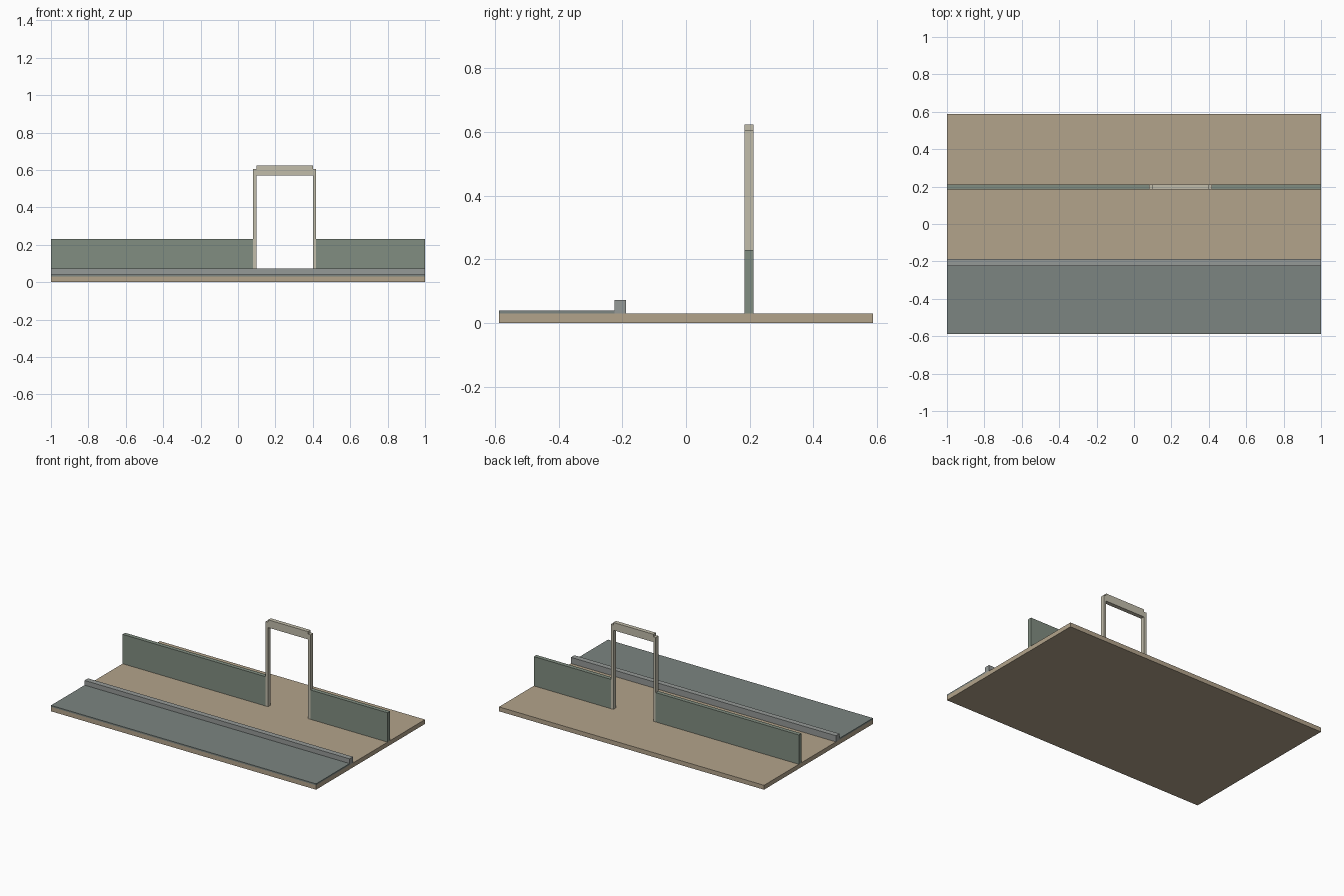
import bpy

if "Cube" in bpy.data.objects:
    bpy.data.objects.remove(bpy.data.objects["Cube"])


def material(name, rgb):
    m = bpy.data.materials.new(name)
    m.diffuse_color = (*rgb, 1)
    m.use_nodes = True
    m.node_tree.nodes["Principled BSDF"].inputs["Base Color"].default_value = m.diffuse_color
    return m


def box(name, x, y, z, mat):
    """Box spanning the given (min, max) ranges."""
    bpy.ops.mesh.primitive_cube_add(size=1)
    ob = bpy.context.object
    ob.name = name
    ob.location = [(a + b) / 2 for a, b in (x, y, z)]
    ob.scale = [b - a for a, b in (x, y, z)]
    bpy.ops.object.transform_apply(location=False, rotation=False, scale=True)
    ob.data.materials.append(mat)
    return ob


soil = material("soil", (0.45, 0.37, 0.26))
asphalt = material("asphalt", (0.20, 0.235, 0.22))
kerb_stone = material("kerb_stone", (0.30, 0.32, 0.31))
wall_green = material("wall_green", (0.22, 0.27, 0.22))
frame_paint = material("frame_paint", (0.54, 0.51, 0.41))

FULL = (-1, 1)
WALL_Y = (0.184, 0.212)
GROUND = 0.03

# Ground slab, road strip and kerb
box("ground", FULL, (-0.587, 0.587), (0, GROUND), soil)
box("road", FULL, (-0.587, -0.225), (GROUND, 0.04), asphalt)
box("kerb", FULL, (-0.225, -0.188), (GROUND, 0.072), kerb_stone)

# Low wall on both sides of the gateway
box("wall_left", (-1, 0.08), WALL_Y, (GROUND, 0.23), wall_green)
box("wall_right", (0.418, 1), WALL_Y, (GROUND, 0.23), wall_green)

# Gateway posts and lintel
for side, x in (("left", (0.08, 0.098)), ("right", (0.4, 0.418))):
    box("gate_post_" + side, x, WALL_Y, (GROUND, 0.606), frame_paint)
box("gate_lintel", (0.098, 0.4), WALL_Y, (0.57, 0.623), frame_paint)
